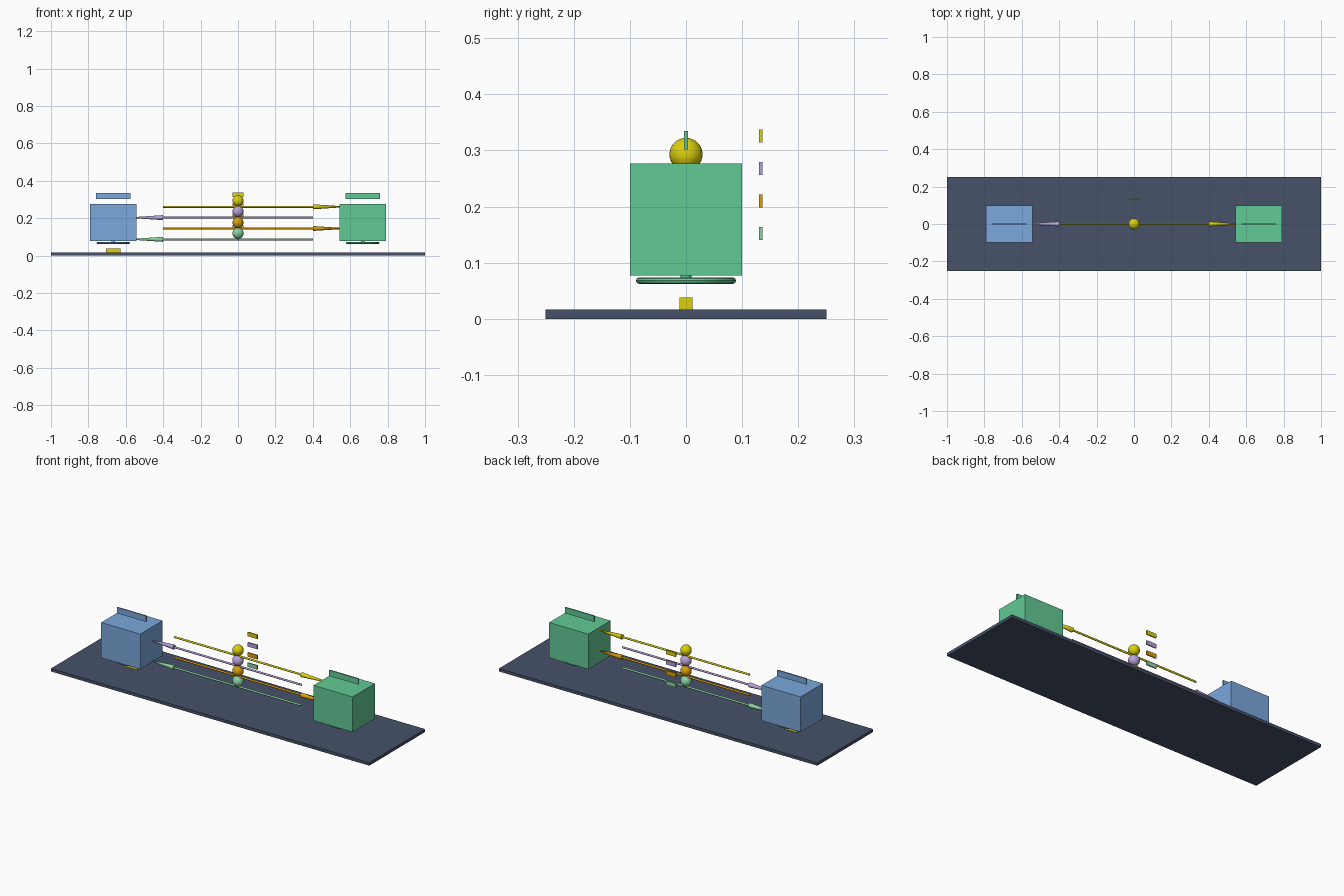
import bpy
from math import pi

if "Cube" in bpy.data.objects:
    bpy.data.objects.remove(bpy.data.objects["Cube"])


def material(name, code):
    # sRGB hex to linear colour
    rgb = [int(code[i:i + 2], 16) / 255 for i in (0, 2, 4)]
    m = bpy.data.materials.new(name)
    m.diffuse_color = [c / 12.92 if c <= 0.04045 else ((c + 0.055) / 1.055) ** 2.4 for c in rgb] + [1]
    m.use_nodes = True
    m.node_tree.nodes["Principled BSDF"].inputs["Base Color"].default_value = m.diffuse_color
    return m


navy = material("navy", "465269")
blue = material("blue", "7AA8DD")
green = material("green", "62CA95")
yellow = material("yellow", "DDD00C")
purple = material("purple", "B7A2D8")
orange = material("orange", "E09F08")
mint = material("mint", "8CD3A2")


def finish(name, mat, smooth=False):
    ob = bpy.context.object
    ob.name = name
    ob.data.materials.append(mat)
    if smooth:
        bpy.ops.object.shade_smooth_by_angle()
    return ob


def box(name, centre, size, mat):
    bpy.ops.mesh.primitive_cube_add(size=1, location=centre)
    bpy.context.object.scale = size
    bpy.ops.object.transform_apply(location=False, rotation=False, scale=True)
    return finish(name, mat)


# Base slab
box("base", (0, 0, 0.0085), (2, 0.5, 0.017), navy)

# Two stations: block, top plate, ring and small stem underneath
for side, x, mat in (("left", -0.667, blue), ("right", 0.667, green)):
    box(side + "_block", (x, 0, 0.177), (0.246, 0.2, 0.2), mat)
    box(side + "_top_plate", (x, 0, 0.318), (0.183, 0.008, 0.033), mat)
    bpy.ops.mesh.primitive_torus_add(major_radius=0.0835, minor_radius=0.0057, major_segments=48,
                                     minor_segments=8, location=(x, 0, 0.068))
    finish(side + "_ring", mat, True)
    bpy.ops.mesh.primitive_cylinder_add(vertices=12, radius=0.01, depth=0.01, location=(x, 0, 0.073))
    finish(side + "_stem", mat, True)

# Small tab below the left block
box("floor_tab", (-0.667, 0, 0.0275), (0.08, 0.024, 0.021), yellow)

# Four arrows between the stations, each with a ball and a tag
for i, (tag, mat, way) in enumerate((("lower", mint, -1), ("low_middle", orange, 1),
                                     ("high_middle", purple, -1), ("upper", yellow, 1))):
    z = 0.087 + 0.058 * i
    bpy.ops.mesh.primitive_cylinder_add(vertices=16, radius=0.0053, depth=0.8,
                                        location=(0, 0, z), rotation=(0, pi / 2, 0))
    finish(tag + "_shaft", mat, True)
    bpy.ops.mesh.primitive_cone_add(vertices=16, radius1=0.0133, radius2=0, depth=0.2,
                                    location=(0.5 * way, 0, z), rotation=(0, way * pi / 2, 0))
    finish(tag + "_arrowhead", mat, True)
    bpy.ops.mesh.primitive_uv_sphere_add(segments=32, ring_count=16, radius=0.0295,
                                         location=(0, 0, z + 0.032))
    finish(tag + "_ball", mat, True)
    box(tag + "_tag", (0, 0.133, z + 0.065), (0.06, 0.0065, 0.0235), mat)
